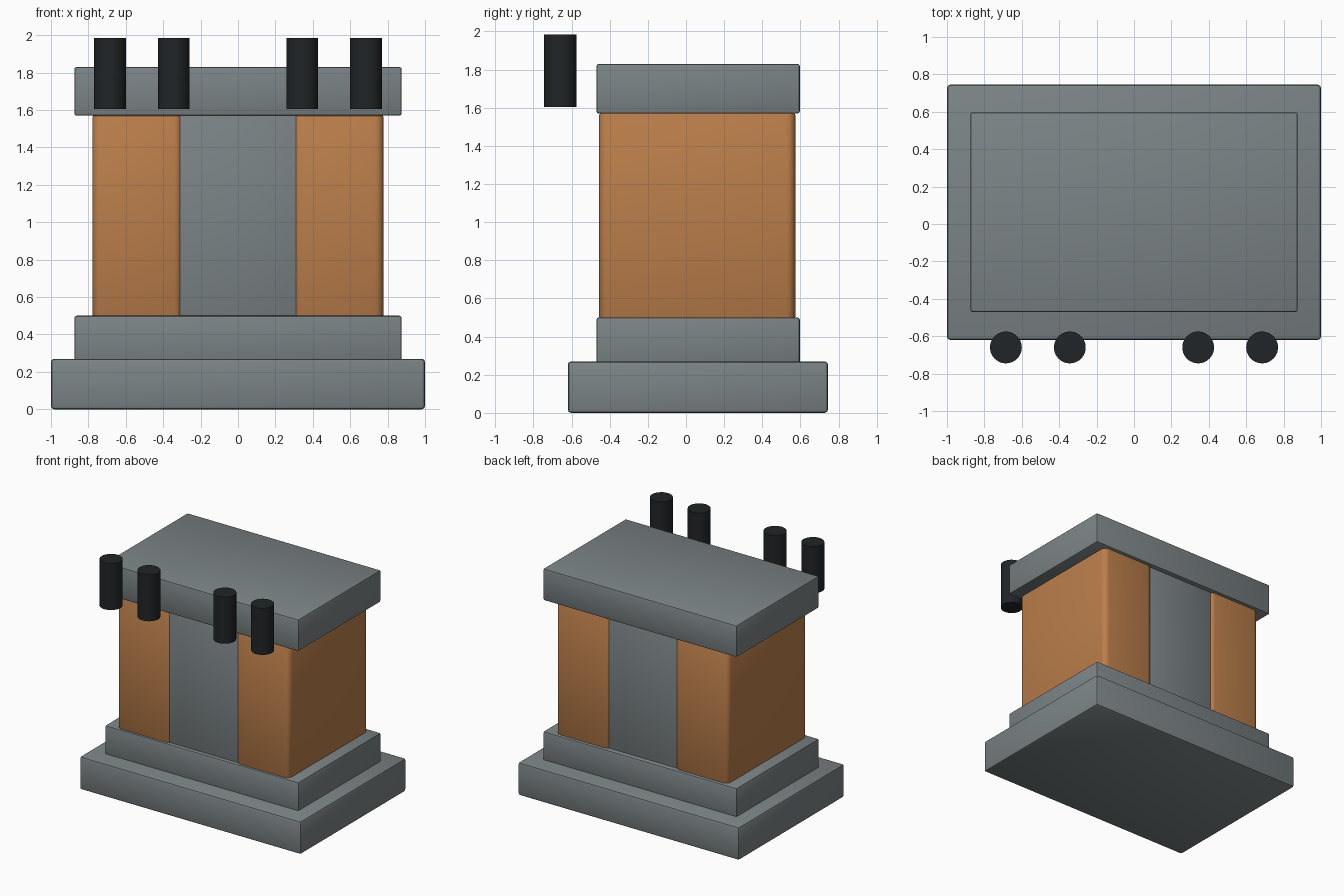
import bpy, bmesh, math
from mathutils import Vector

if "Cube" in bpy.data.objects:
    bpy.data.objects.remove(bpy.data.objects["Cube"])


def material(name, rgb):
    m = bpy.data.materials.new(name)
    m.diffuse_color = (*rgb, 1)
    m.use_nodes = True
    m.node_tree.nodes["Principled BSDF"].inputs["Base Color"].default_value = m.diffuse_color
    return m


copper = material("copper", (0.50, 0.21, 0.07))
black = material("black", (0.015, 0.018, 0.02))
steel = material("steel", (0.20, 0.23, 0.24))


def finish(bm, name, mat):
    mesh = bpy.data.meshes.new(name)
    bm.to_mesh(mesh)
    bm.free()
    mesh.materials.append(mat)
    ob = bpy.data.objects.new(name, mesh)
    bpy.context.collection.objects.link(ob)
    bpy.ops.object.select_all(action='DESELECT')
    ob.select_set(True)
    bpy.context.view_layer.objects.active = ob
    bpy.ops.object.shade_smooth_by_angle(angle=math.radians(35))
    return ob


def block(name, x, y, z, mat, bevel=0.015, corner=0):
    """Box from min/max ranges; corner rounds the upright edges first."""
    bm = bmesh.new()
    bmesh.ops.create_cube(bm, size=1)
    for v in bm.verts:
        v.co = Vector([(r[0] + r[1]) / 2 + c * (r[1] - r[0])
                       for r, c in zip((x, y, z), v.co)])
    if corner:
        upright = [e for e in bm.edges
                   if abs(e.verts[0].co.z - e.verts[1].co.z) > 0.01]
        bmesh.ops.bevel(bm, geom=upright, offset=corner, segments=4,
                        profile=0.5, affect='EDGES')
    edges = [e for e in bm.edges if e.calc_face_angle(0) > 1]
    bmesh.ops.bevel(bm, geom=edges, offset=bevel, segments=2,
                    profile=0.5, affect='EDGES')
    return finish(bm, name, mat)


# Mounting base and magnetic core
block("base", (-1, 1), (-0.62, 0.745), (0, 0.27), steel, 0.018)
yoke_x, yoke_y = (-0.875, 0.875), (-0.47, 0.597)
block("lower_yoke", yoke_x, yoke_y, (0.25, 0.50), steel, 0.012)
block("upper_yoke", yoke_x, yoke_y, (1.57, 1.83), steel, 0.012)
block("centre_limb", (-0.32, 0.32), (-0.44, 0.557), (0.48, 1.59), steel, 0.005)

# Copper windings on both sides
for side, x in (("left", (-0.778, -0.297)), ("right", (0.297, 0.778))):
    block(side + "_winding", x, (-0.455, 0.573), (0.492, 1.572), copper, 0.01, 0.045)

# Row of terminal posts in front of the upper yoke
for i, x in enumerate((-0.685, -0.343, 0.343, 0.685), 1):
    bm = bmesh.new()
    bmesh.ops.create_cone(bm, cap_ends=True, segments=40, radius1=0.085,
                          radius2=0.085, depth=0.38)
    bmesh.ops.translate(bm, verts=bm.verts, vec=(x, -0.66, 1.795))
    finish(bm, f"terminal_{i}", black)
